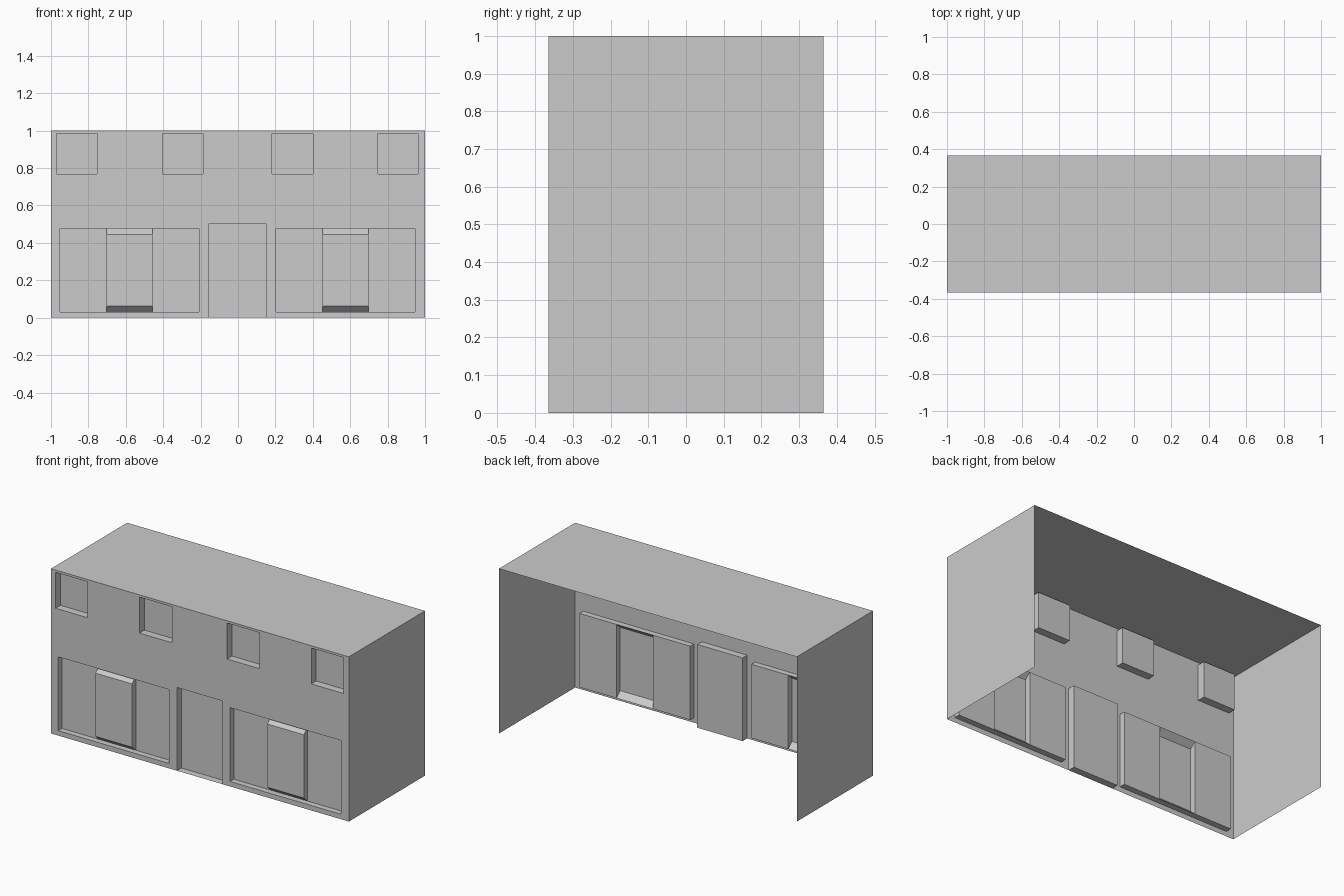
import bpy, bmesh
from mathutils import Vector

if "Cube" in bpy.data.objects:
    bpy.data.objects.remove(bpy.data.objects["Cube"])

F, B = -0.365, 0.365          # facade plane and open back


def make(name, faces):
    """faces: list of (points, direction the face should look)"""
    bm = bmesh.new()
    for pts, out in faces:
        f = bm.faces.new([bm.verts.new(p) for p in pts])
        f.normal_update()
        if f.normal.dot(Vector(out)) < 0:
            f.normal_flip()
    bmesh.ops.remove_doubles(bm, verts=bm.verts, dist=1e-5)
    bmesh.ops.dissolve_limit(bm, angle_limit=0.01, verts=bm.verts, edges=bm.edges)
    me = bpy.data.meshes.new(name)
    bm.to_mesh(me)
    bm.free()
    ob = bpy.data.objects.new(name, me)
    bpy.context.collection.objects.link(ob)
    return ob


def panel(x0, x1, z0, z1, y):
    return ([(x0, y, z0), (x1, y, z0), (x1, y, z1), (x0, y, z1)], (0, -1, 0))


def reveal(x0, x1, z0, z1, y):
    """Four inner sides of an opening, from the facade back to y."""
    faces = []
    for x, d in ((x0, 1), (x1, -1)):
        faces.append(([(x, F, z0), (x, y, z0), (x, y, z1), (x, F, z1)], (d, 0, 0)))
    for z, d in ((z0, 1), (z1, -1)):
        faces.append(([(x0, F, z), (x1, F, z), (x1, y, z), (x0, y, z)], (0, 0, d)))
    return faces


# Openings: x0, x1, z0, z1
uppers = [(-0.97, -0.755, 0.768, 0.986), (-0.405, -0.187, 0.768, 0.986),
          (0.182, 0.40, 0.768, 0.986), (0.748, 0.963, 0.768, 0.986)]
shops = [(-0.952, -0.208, 0.03, 0.478), (0.202, 0.946, 0.03, 0.478)]
door = (-0.155, 0.15, 0.0, 0.505)
openings = uppers + shops + [door]

# Side walls and flat roof; back and underside are open
make("walls_and_roof", [
    ([(-1, F, 0), (-1, B, 0), (-1, B, 1), (-1, F, 1)], (-1, 0, 0)),
    ([(1, F, 0), (1, B, 0), (1, B, 1), (1, F, 1)], (1, 0, 0)),
    ([(-1, F, 1), (1, F, 1), (1, B, 1), (-1, B, 1)], (0, 0, 1))])

# Facade: grid of cells, skipping those inside an opening
xs = sorted({-1, 1, *[v for o in openings for v in o[:2]]})
zs = sorted({0, 1, *[v for o in openings for v in o[2:]]})
cells = []
for x0, x1 in zip(xs, xs[1:]):
    for z0, z1 in zip(zs, zs[1:]):
        cx, cz = (x0 + x1) / 2, (z0 + z1) / 2
        if not any(a < cx < b and c < cz < d for a, b, c, d in openings):
            cells.append(panel(x0, x1, z0, z1, F))
make("facade", cells)

# Recessed upper windows and door
for i, o in enumerate(uppers):
    make(f"upper_window_{i + 1}", reveal(*o, F + 0.047) + [panel(*o, F + 0.047)])
make("door", reveal(*door, F + 0.043) + [panel(*door, F + 0.043)])

# Shop windows with a central bay brought forward to the facade
for side, (x0, x1, z0, z1), b0, b1 in (("left", shops[0], -0.702, -0.456),
                                       ("right", shops[1], 0.452, 0.698)):
    y = F + 0.036
    make(f"shop_window_{side}", reveal(x0, x1, z0, z1, y) +
         [panel(x0, b0, z0, z1, y), panel(b1, x1, z0, z1, y)])
    prof = [(y, z0), (F, z0 + 0.032), (F, z1 - 0.032), (y, z1)]
    bay = [([(x, *p) for p in prof], (d, 0, 0)) for x, d in ((b0, -1), (b1, 1))]
    for p, q in zip(prof, prof[1:]):
        mid = (p[1] + q[1]) / 2 - (z0 + z1) / 2
        bay.append(([(b0, *p), (b1, *p), (b1, *q), (b0, *q)], (0, -1, mid)))
    make(f"bay_{side}", bay)
